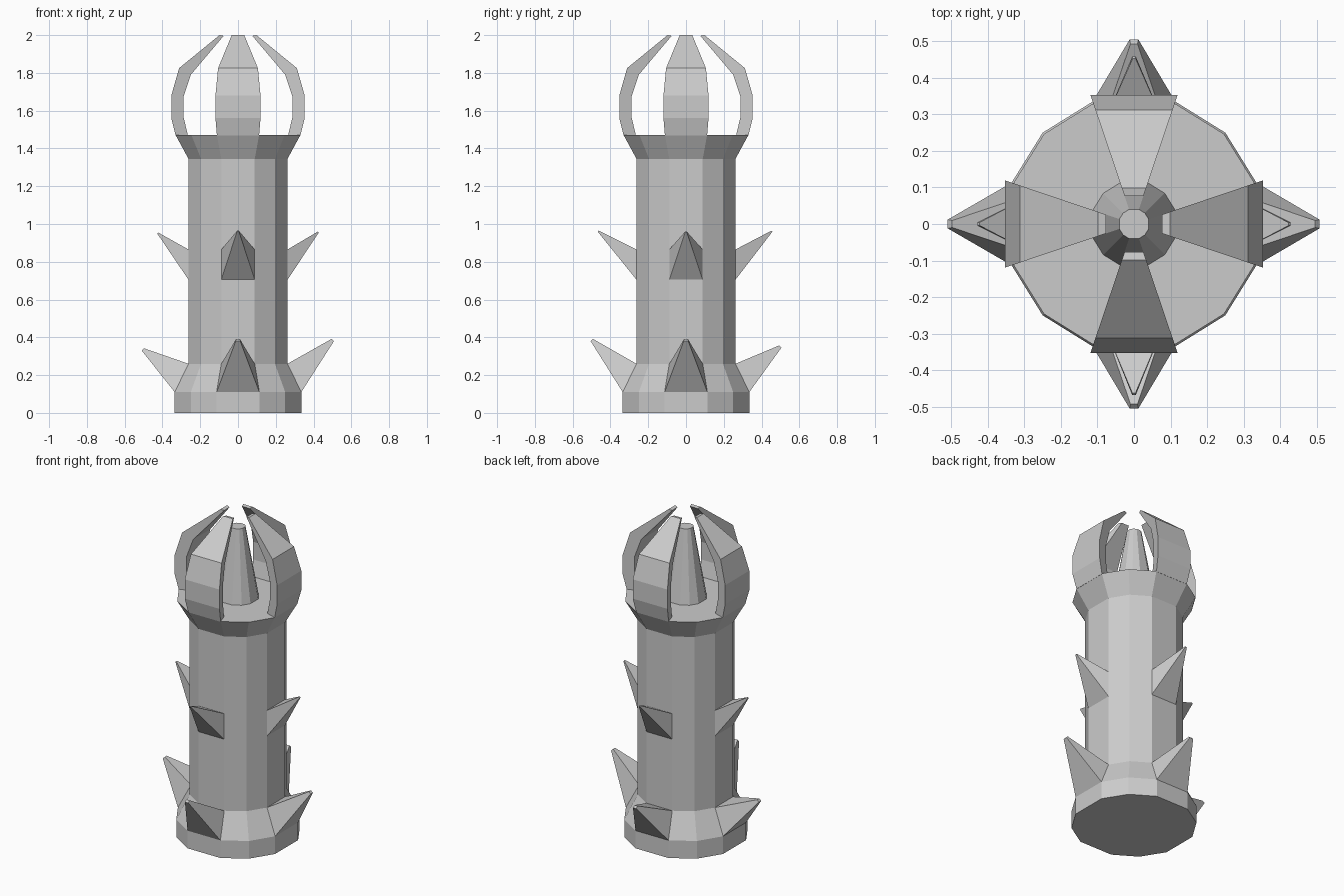
import bpy, math
from mathutils import Matrix, Vector

if "Cube" in bpy.data.objects:
    bpy.data.objects.remove(bpy.data.objects["Cube"])

K = 0.338  # half-width of each wide face relative to its distance from the axis


def make(name, verts, faces):
    me = bpy.data.meshes.new(name)
    me.from_pydata([tuple(v) for v in verts], [], faces)
    me.update()
    ob = bpy.data.objects.new(name, me)
    bpy.context.collection.objects.link(ob)
    return ob


def ring(d, z):
    # 12-sided outline with four wide faces on the axes; d = distance to wide face
    r, a = d * math.hypot(1, K), math.atan(K)
    angs = [q * math.pi / 2 + o for q in range(4) for o in (-a, a, math.pi / 4)]
    return [(r * math.cos(t), r * math.sin(t), z) for t in angs]


def loft(name, rings):
    # skin a stack of equal rings and cap both ends
    n = len(rings[0])
    verts = [v for r in rings for v in r]
    faces = [(i * n + j, i * n + (j + 1) % n, (i + 1) * n + (j + 1) % n, (i + 1) * n + j)
             for i in range(len(rings) - 1) for j in range(n)]
    faces.append(tuple(reversed(range(n))))
    faces.append(tuple(range((len(rings) - 1) * n, len(rings) * n)))
    return make(name, verts, faces)


def turned(pts, quarter):
    m = Matrix.Rotation(quarter * math.pi / 2, 3, 'Z')
    return [m @ Vector(p) for p in pts]


# Tower body with flared base and crown rim
loft("tower_body", [ring(d, z) for d, z in
     [(0.335, 0), (0.335, 0.11), (0.262, 0.26), (0.262, 1.345), (0.33, 1.47)]])

# Central tapered pin
loft("centre_pin", [ring(0.113, 1.468), ring(0.04, 1.91)])

# Claws: (outer radius, z, inner radius, z) from rim to tip
claw = [(0.33, 1.468, 0.265, 1.468), (0.353, 1.56, 0.288, 1.565), (0.353, 1.68, 0.288, 1.675),
        (0.312, 1.825, 0.25, 1.79), (0.098, 2.0, 0.076, 1.996)]
for q in range(4):
    sections = [turned([(o, -K * o, zo), (o, K * o, zo), (i, K * i, zi), (i, -K * i, zi)], q)
                for o, zo, i, zi in claw]
    loft(f"claw_{q + 1}", sections)


def spike(name, q, lower, upper, tip, blunt):
    # four-sided thorn pulled out of a wide face; lower/upper/tip are (radius, z)
    def quad(a, b, wa, wb):
        return turned([(a[0], -wa, a[1]), (a[0], wa, a[1]), (b[0], wb, b[1]), (b[0], -wb, b[1])], q)
    end = (tip[0] - blunt, tip[1] + blunt)
    loft(name, [quad(lower, upper, K * lower[0], K * upper[0]), quad(tip, end, blunt, blunt * 0.8)])


# Thorns in the order right (+x), back (+y), left (-x), front (-y)
low_tips = [(0.508, 0.38), (0.505, 0.345), (0.51, 0.33), (0.505, 0.38)]
high_tips = [(0.428, 0.955), (0.458, 0.96), (0.428, 0.95), (0.468, 0.96)]
for q in range(4):
    spike(f"base_thorn_{q + 1}", q, (0.335, 0.11), (0.262, 0.26), low_tips[q], 0.012)
    spike(f"upper_thorn_{q + 1}", q, (0.262, 0.705), (0.262, 0.865), high_tips[q], 0.005)
